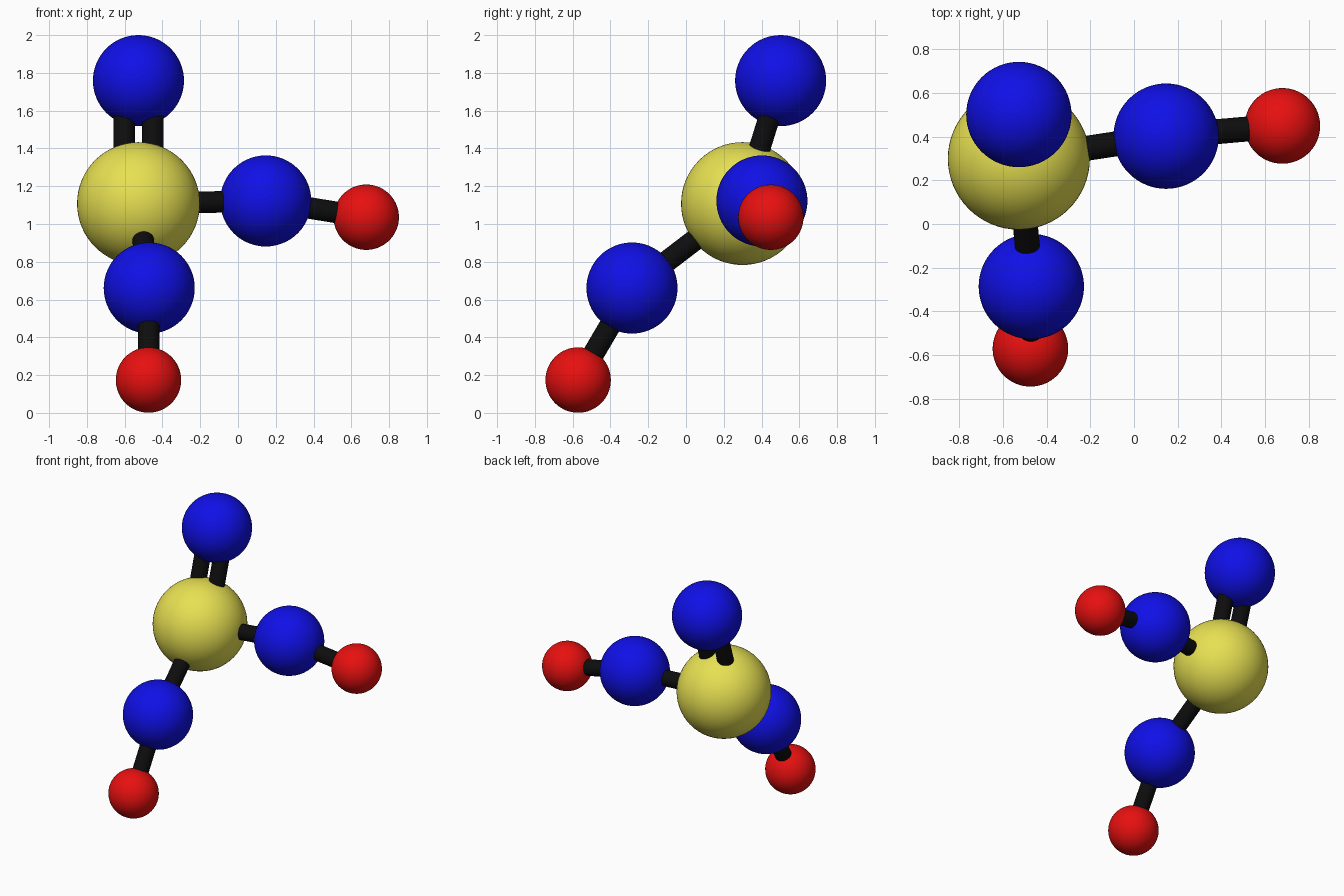
import bpy
from mathutils import Vector

if "Cube" in bpy.data.objects:
    bpy.data.objects.remove(bpy.data.objects["Cube"])


def material(name, rgb):
    m = bpy.data.materials.new(name)
    m.diffuse_color = (*rgb, 1)
    m.use_nodes = True
    m.node_tree.nodes["Principled BSDF"].inputs["Base Color"].default_value = m.diffuse_color
    return m


YELLOW = material("yellow", (0.80, 0.75, 0.085))
BLUE = material("blue", (0.005, 0.005, 0.80))
RED = material("red", (0.80, 0.005, 0.005))
BLACK = material("black", (0.004, 0.004, 0.004))


def finish(name, mat):
    ob = bpy.context.object
    ob.name = name
    ob.data.materials.append(mat)
    bpy.ops.object.shade_smooth_by_angle()
    return ob


def ball(name, pos, radius, mat):
    bpy.ops.mesh.primitive_uv_sphere_add(segments=64, ring_count=32, radius=radius, location=pos)
    return finish(name, mat)


def rod(name, a, b, offset=(0, 0, 0), radius=0.057):
    a, b = Vector(a) + Vector(offset), Vector(b) + Vector(offset)
    d = b - a
    bpy.ops.mesh.primitive_cylinder_add(vertices=32, radius=radius, depth=d.length,
                                        location=(a + b) / 2,
                                        rotation=d.to_track_quat('Z', 'Y').to_euler())
    return finish(name, BLACK)


# Ball centres
center = (-0.527, 0.299, 1.108)
top = (-0.527, 0.501, 1.759)
side = (0.147, 0.402, 1.122)
side_end = (0.679, 0.449, 1.036)
low = (-0.470, -0.286, 0.661)
low_end = (-0.474, -0.571, 0.174)

# Balls
ball("center_ball", center, 0.325, YELLOW)
for name, pos in (("top_ball", top), ("side_ball", side), ("lower_ball", low)):
    ball(name, pos, 0.241, BLUE)
for name, pos in (("side_end_ball", side_end), ("lower_end_ball", low_end)):
    ball(name, pos, 0.173, RED)

# Single connecting rods
rod("side_inner_rod", center, side)
rod("side_outer_rod", side, side_end)
rod("lower_inner_rod", center, low)
rod("lower_outer_rod", low, low_end)

# Twin rods to the top ball
for name, dx in (("twin_rod_left", -0.076), ("twin_rod_right", 0.076)):
    rod(name, center, top, (dx, 0, 0))
